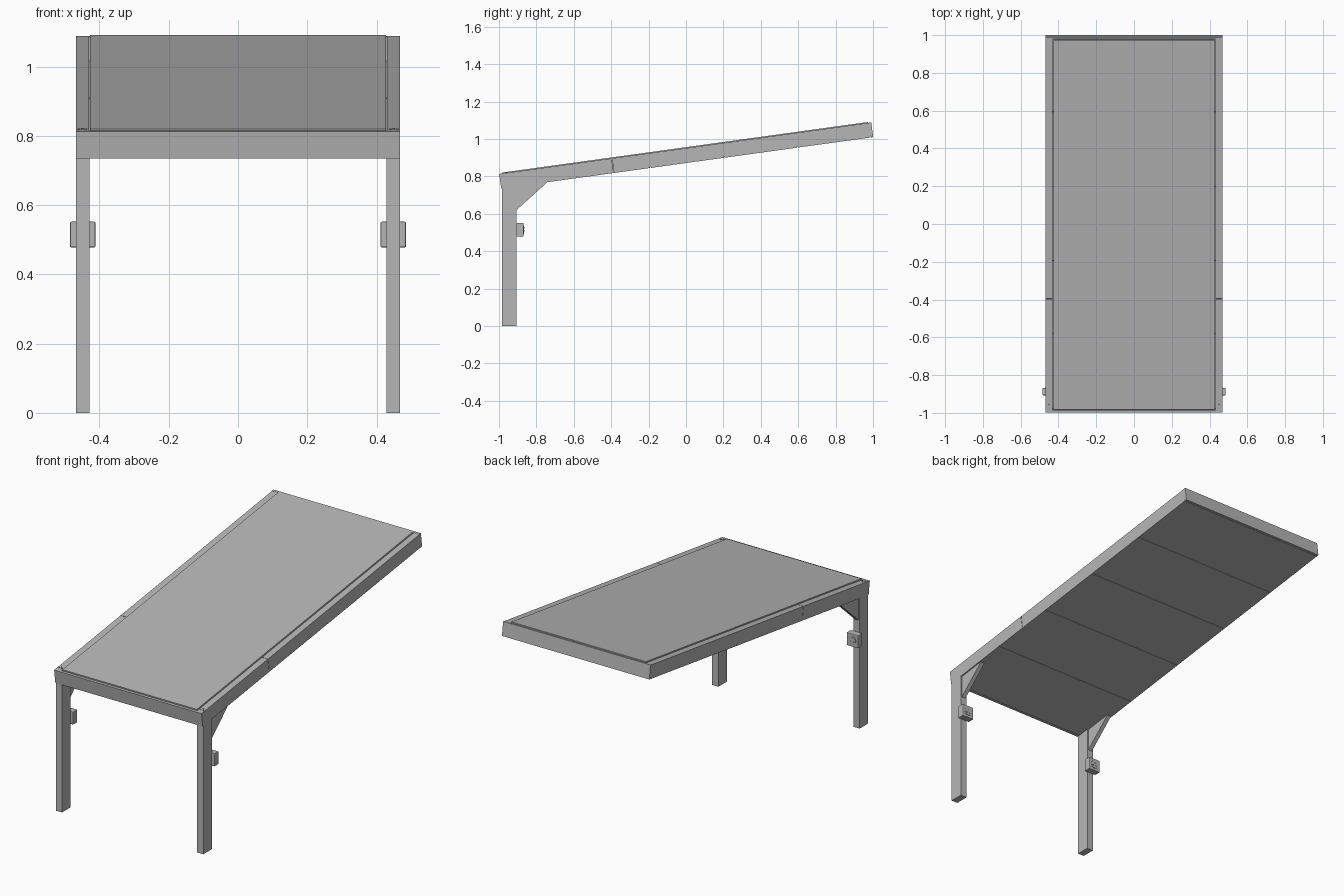
import bpy, bmesh, math
from mathutils import Matrix, Vector

cube = bpy.data.objects.get("Cube")
if cube:
    bpy.data.objects.remove(cube, do_unlink=True)

grey = bpy.data.materials.new("plain grey")
grey.use_nodes = True
COLOUR = (0.47, 0.47, 0.47, 1.0)
grey.diffuse_color = COLOUR
grey.node_tree.nodes["Principled BSDF"].inputs["Base Color"].default_value = COLOUR

# Roof space: y runs up the slope, z is normal to it
SLOPE = math.atan2(0.275, 1.99)
ROOF = Matrix.Translation((0, -0.988, 0.735)) @ Matrix.Rotation(SLOPE, 4, 'X')
LENGTH = 2.008
HALF = 0.468


def finish(name, bm, matrix=None):
    if matrix is not None:
        bm.transform(matrix)
    bmesh.ops.recalc_face_normals(bm, faces=bm.faces)
    mesh = bpy.data.meshes.new(name)
    bm.to_mesh(mesh)
    bm.free()
    mesh.materials.append(grey)
    obj = bpy.data.objects.new(name, mesh)
    bpy.context.collection.objects.link(obj)
    return obj


def box(name, x, y, z, matrix=None, bevel=0.0):
    bm = bmesh.new()
    bmesh.ops.create_cube(bm, size=1.0)
    lo, hi = Vector((x[0], y[0], z[0])), Vector((x[1], y[1], z[1]))
    for v in bm.verts:
        v.co = Vector([lo[i] if v.co[i] < 0 else hi[i] for i in range(3)])
    obj = finish(name, bm, matrix)
    if bevel:
        mod = obj.modifiers.new("Bevel", 'BEVEL')
        mod.width, mod.segments = bevel, 2
    return obj


def disc(name, centre, radius, depth, axis_turn=None, matrix=None, sides=20):
    bm = bmesh.new()
    bmesh.ops.create_cone(bm, cap_ends=True, segments=sides,
                          radius1=radius, radius2=radius, depth=depth)
    if axis_turn:
        bm.transform(Matrix.Rotation(axis_turn, 4, 'X'))
    bm.transform(Matrix.Translation(centre))
    return finish(name, bm, matrix)


def mirrored_x(side, a, b):
    return tuple(sorted((side * a, side * b)))


# Roof: raised top sheet, end boards and underside boards
box("roof_sheet", (-0.427, 0.427), (0.017, LENGTH - 0.016), (0.010, 0.084), ROOF)
box("front_board", (-HALF, HALF), (0, 0.013), (0, 0.079), ROOF)
box("back_board", (-HALF, HALF), (LENGTH - 0.012, LENGTH), (0, 0.080), ROOF)

step = (LENGTH - 0.025) / 5
for i in range(5):
    y0 = 0.013 + i * step
    box(f"underside_board_{i + 1}", (-HALF, HALF),
        (y0 + 0.0015, y0 + step - 0.0015), (0.0, 0.009), ROOF)

for side, label in ((-1, "right"), (1, "left")):
    # Side beams, in two lengths with a fine joint
    bx = mirrored_x(side, 0.431, HALF)
    joint = 0.608
    box(f"{label}_beam_front", bx, (0.013, joint - 0.001), (0.009, 0.079), ROOF)
    box(f"{label}_beam_back", bx, (joint + 0.001, LENGTH - 0.012), (0.009, 0.079), ROOF)

    # Fixings at the front corners
    for k in range(3):
        disc(f"{label}_corner_screw_{k + 1}",
             (side * (0.440 + 0.010 * k), 0.030 + 0.012 * (k % 2), 0.080),
             0.0035, 0.006, None, ROOF, 10)

    # Post
    box(f"{label}_post", mirrored_x(side, 0.429, 0.468), (-0.983, -0.906), (0, 0.745))

    # Triangular brace between post and beam
    bm = bmesh.new()
    x0, x1 = mirrored_x(side, 0.436, 0.461)
    outline = [(-0.908, 0.618), (-0.745, 0.766), (-0.745, 0.772), (-0.908, 0.750)]
    face = bm.faces.new([bm.verts.new((x0, y, z)) for y, z in outline])
    ext = bmesh.ops.extrude_face_region(bm, geom=[face])
    bmesh.ops.translate(bm, vec=(x1 - x0, 0, 0),
                        verts=[g for g in ext["geom"] if isinstance(g, bmesh.types.BMVert)])
    finish(f"{label}_brace", bm)

    # Socket box on the back of the post, with a round insert and pins
    cx, cz = side * 0.4485, 0.515
    box(f"{label}_socket_box", (cx - 0.037, cx + 0.037), (-0.907, -0.868),
        (cz - 0.037, cz + 0.037), bevel=0.004)
    disc(f"{label}_socket_insert", (cx, -0.8675, cz), 0.023, 0.004, math.pi / 2)
    for k in range(3):
        a = math.pi / 2 + k * 2 * math.pi / 3
        disc(f"{label}_socket_pin_{k + 1}",
             (cx + 0.011 * math.cos(a), -0.865, cz + 0.011 * math.sin(a)),
             0.004, 0.004, math.pi / 2, None, 10)
